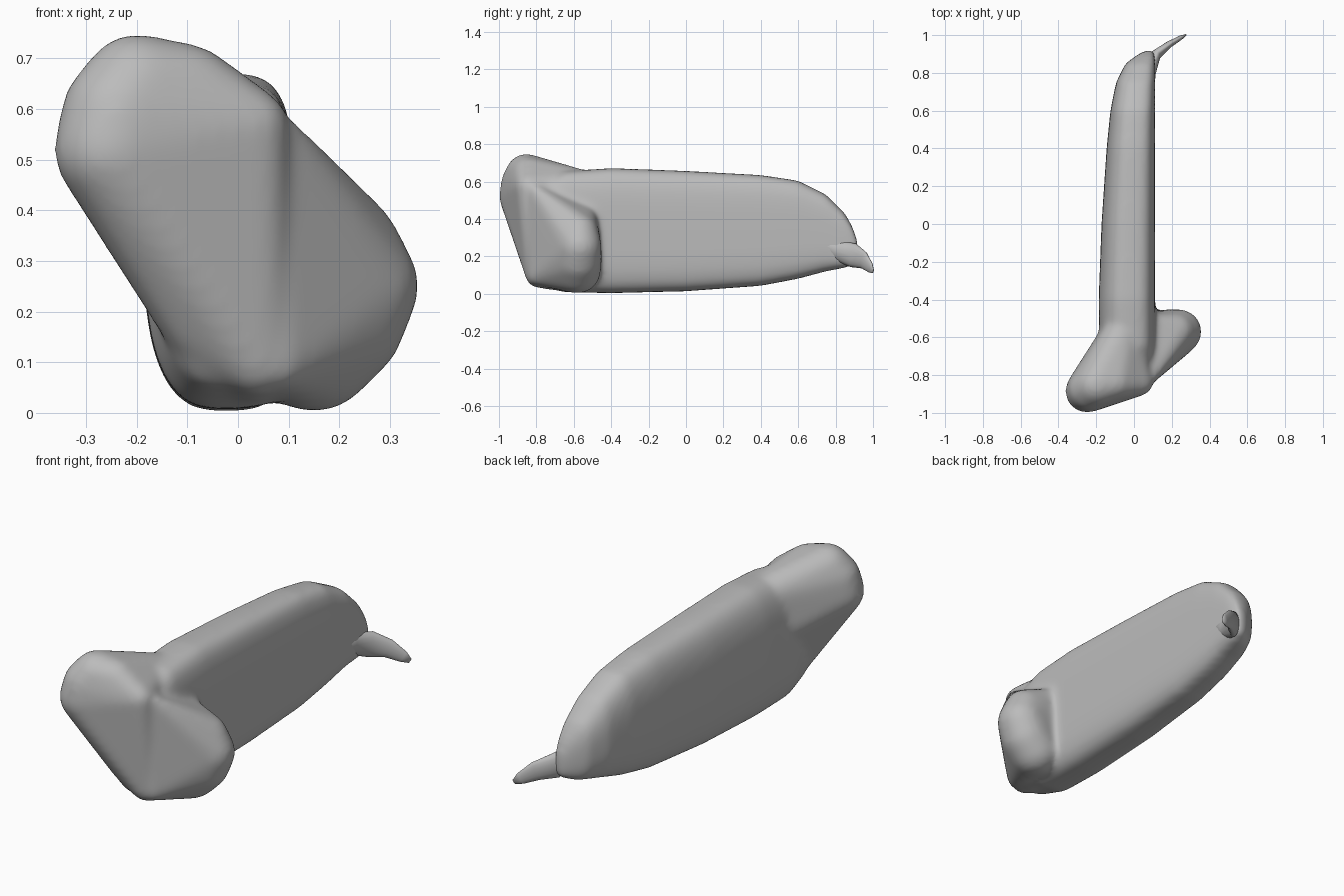
import bpy, bmesh, math
from mathutils import Vector

cube = bpy.data.objects.get("Cube")
if cube:
    bpy.data.objects.remove(cube, do_unlink=True)

grey = bpy.data.materials.new("plain grey")
grey.use_nodes = True
colour = (0.5, 0.5, 0.5, 1)
grey.diffuse_color = colour
grey.node_tree.nodes["Principled BSDF"].inputs["Base Color"].default_value = colour


def loft(bm, rings):
    """Skin a list of closed rings and cap both ends."""
    rows = [[bm.verts.new(p) for p in ring] for ring in rings]
    n = len(rows[0])
    for a, b in zip(rows, rows[1:]):
        for i in range(n):
            j = (i + 1) % n
            bm.faces.new((a[i], a[j], b[j], b[i]))
    bm.faces.new(rows[0][::-1])
    bm.faces.new(rows[-1])


def hull_of_balls(bm, balls):
    """Rounded lump: convex hull around a few balls (x, y, z, radius)."""
    part = bmesh.new()
    for x, y, z, r in balls:
        ret = bmesh.ops.create_icosphere(part, subdivisions=3, radius=r)
        bmesh.ops.translate(part, verts=ret["verts"], vec=(x, y, z))
    ret = bmesh.ops.convex_hull(part, input=part.verts)
    junk = {g for k in ("geom_interior", "geom_unused") for g in ret[k]
            if isinstance(g, bmesh.types.BMVert)}
    bmesh.ops.delete(part, geom=list(junk), context="VERTS")
    mesh = bpy.data.meshes.new("lump")
    part.to_mesh(mesh)
    part.free()
    bm.from_mesh(mesh)
    bpy.data.meshes.remove(mesh)


def finish(bm, name):
    bmesh.ops.recalc_face_normals(bm, faces=bm.faces)
    mesh = bpy.data.meshes.new(name)
    bm.to_mesh(mesh)
    bm.free()
    mesh.materials.append(grey)
    mesh.polygons.foreach_set("use_smooth", [True] * len(mesh.polygons))
    ob = bpy.data.objects.new(name, mesh)
    bpy.context.collection.objects.link(ob)
    return ob


def section(y, x0, x1, z0, z1, n=48):
    """Rounded slab section, fuller on the +x side."""
    cx, cz = (x0 + x1) / 2, (z0 + z1) / 2
    pts = []
    for i in range(n):
        a = math.tau * i / n
        c, s = math.cos(a), math.sin(a)
        e = 2 / (4 if c > 0 else 2.6)
        pts.append((cx + math.copysign(abs(c) ** e, c) * (x1 - x0) / 2, y,
                    cz + math.copysign(abs(s) ** e, s) * (z1 - z0) / 2))
    return pts


# Long slab body: y, left x, right x, bottom, top
stations = [
    (-.84, -.12, .08, .10, .50), (-.80, -.155, .105, .05, .58),
    (-.65, -.185, .112, .008, .655), (-.4, -.187, .112, .003, .672),
    (0, -.172, .112, .013, .657), (.4, -.145, .112, .042, .635),
    (.6, -.125, .112, .08, .605), (.75, -.095, .112, .12, .53),
    (.85, -.045, .112, .138, .43), (.89, .01, .11, .15, .36),
    (.92, .06, .105, .17, .28)]
bm = bmesh.new()
loft(bm, [section(*s) for s in stations])

# Upper front lobe, running down to the lower front edge
hull_of_balls(bm, [
    (-.25, -.885, .52, .115), (-.235, -.875, .59, .115),
    (-.2, -.855, .64, .11), (-.1, -.84, .64, .09), (.03, -.84, .57, .07),
    (.035, -.79, .1, .07), (-.08, -.79, .18, .075), (.03, -.65, .09, .08),
    (-.05, -.6, .4, .13), (-.06, -.58, .57, .1)])

# Lower side lobe
hull_of_balls(bm, [
    (.24, -.57, .25, .119), (.205, -.575, .18, .126),
    (.15, -.58, .126, .126), (.22, -.57, .33, .1),
    (.09, -.805, .55, .035), (.08, -.8, .09, .045), (.07, -.53, .43, .05)])

body = finish(bm, "body")
remesh = body.modifiers.new("blend", "REMESH")
remesh.mode = "VOXEL"
remesh.voxel_size = 0.013
remesh.use_smooth_shade = True
smooth = body.modifiers.new("soften", "SMOOTH")
smooth.factor = 0.5
smooth.iterations = 24

# Thin curled tail: x, y, z, half height, half thickness
path = [(.075, .68, .29, .015, .03), (.08, .8, .235, .055, .035),
        (.115, .895, .205, .065, .028), (.185, .95, .18, .048, .018),
        (.245, .985, .14, .03, .012), (.272, 1, .12, .012, .004)]
rings = []
for i, (x, y, z, h, t) in enumerate(path):
    a, b = path[max(i - 1, 0)], path[min(i + 1, len(path) - 1)]
    along = (Vector(b[:3]) - Vector(a[:3])).normalized()
    side = along.cross(Vector((0, 0, 1))).normalized()
    up = side.cross(along)
    rings.append([Vector((x, y, z)) + side * t * math.cos(k * math.tau / 16)
                  + up * h * math.sin(k * math.tau / 16) for k in range(16)])
bm = bmesh.new()
loft(bm, rings)
finish(bm, "tail")
